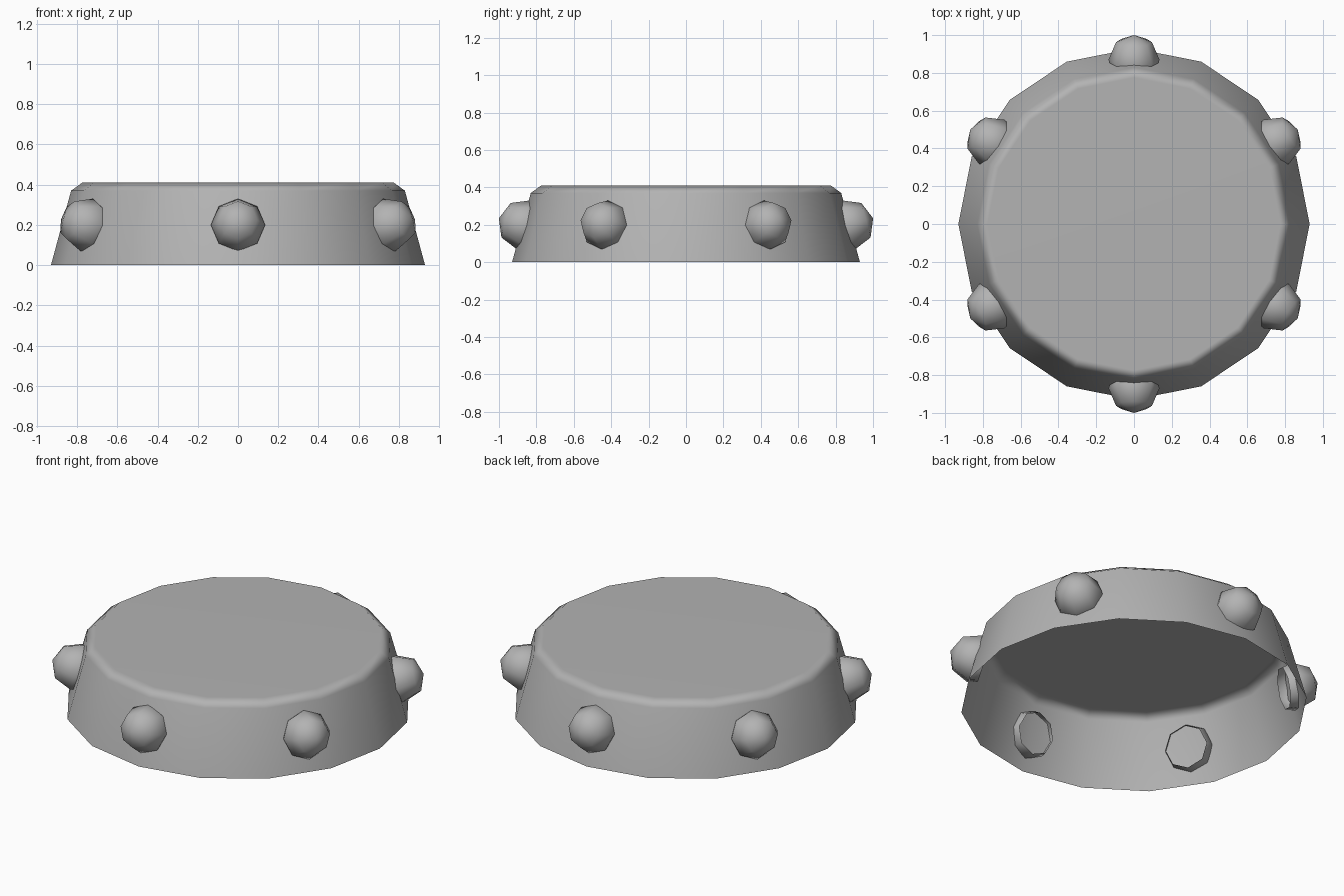
import bpy, bmesh
from math import cos, sin, pi, radians
from mathutils import Matrix

cube = bpy.data.objects.get("Cube")
if cube:
    bpy.data.objects.remove(cube, do_unlink=True)

grey = bpy.data.materials.new("plain grey")
grey.use_nodes = True
color = (0.45, 0.45, 0.45, 1)
grey.diffuse_color = color
grey.node_tree.nodes["Principled BSDF"].inputs["Base Color"].default_value = color


def lathe(name, profile, sides, matrix=Matrix()):
    """Spin (radius, height) points into a smooth shell, open below and closed on top."""
    bm = bmesh.new()
    rings = []
    for r, z in profile:
        angles = [2 * pi * i / sides for i in range(sides)]
        rings.append([bm.verts.new((r * cos(a), r * sin(a), z)) for a in angles])
    for low, high in zip(rings, rings[1:]):
        for i in range(sides):
            j = (i + 1) % sides
            bm.faces.new((low[i], low[j], high[j], high[i]))
    if profile[-1][0] > 0:
        bm.faces.new(rings[-1])
    bmesh.ops.remove_doubles(bm, verts=bm.verts, dist=0.0001)
    for face in bm.faces:
        face.smooth = True
    mesh = bpy.data.meshes.new(name)
    bm.to_mesh(mesh)
    bm.free()
    mesh.materials.append(grey)
    obj = bpy.data.objects.new(name, mesh)
    obj.matrix_world = matrix
    bpy.context.collection.objects.link(obj)
    return obj


# Tapered cap with a bevelled rim and a hollow, open underside
cap = lathe("cap_shell", [(0.93, 0), (0.83, 0.37), (0.775, 0.41)], 16)
cap.modifiers.new("flat_top_normals", 'WEIGHTED_NORMAL')

# Domed studs around the wall, each leaning with its slope and open at the back
R = 0.135
dome = [(0.118, -0.055), (R, 0), (R * cos(pi / 4), R * sin(pi / 4)), (0, R)]
for k in range(6):
    place = (Matrix.Rotation(radians(30 + 60 * k), 4, 'Z')
             @ Matrix.Translation((0.87, 0, 0.2))
             @ Matrix.Rotation(radians(75), 4, 'Y'))
    lathe(f"stud_{k + 1}", dome, 8, place)
